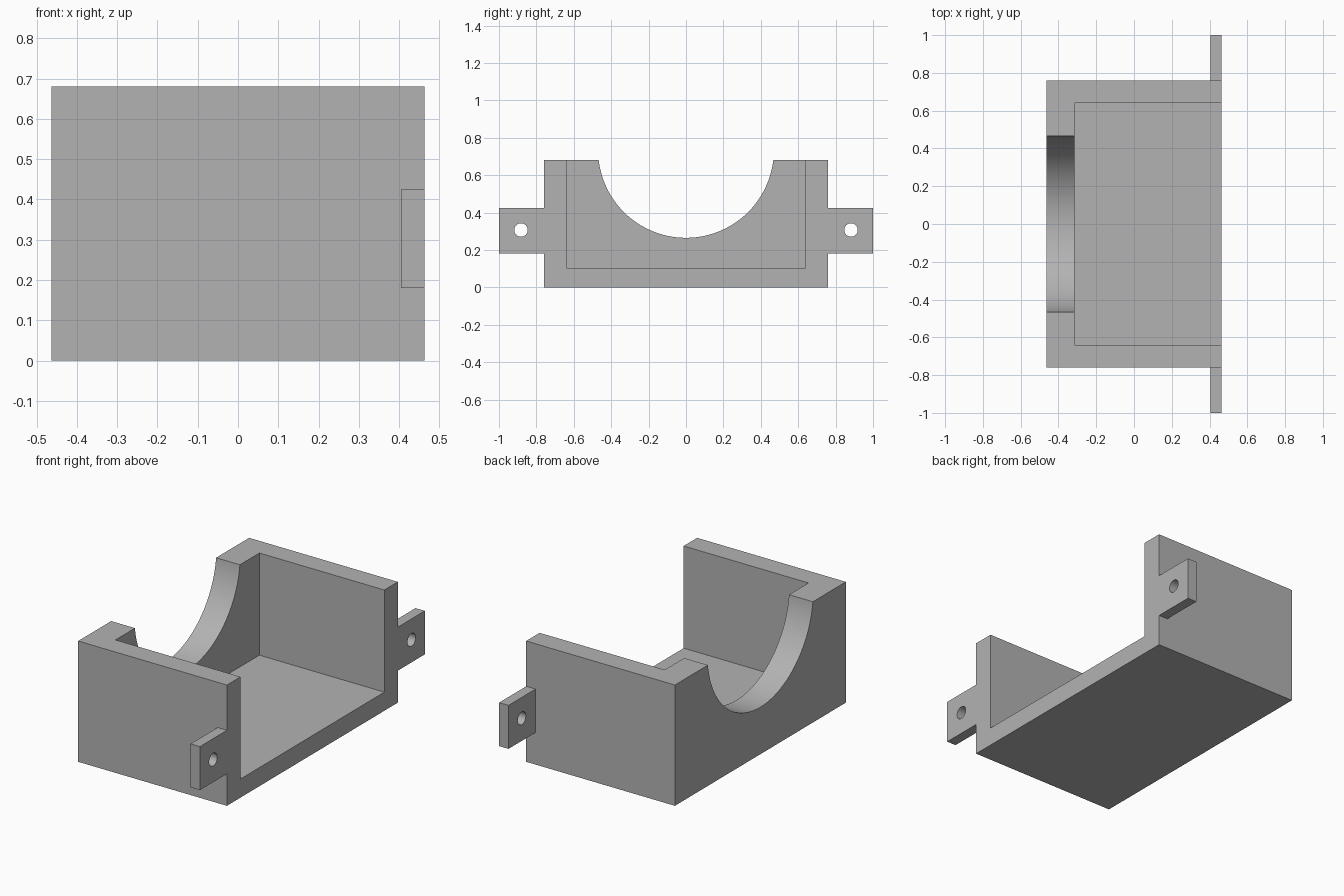
import bpy
import math

# Remove the default cube
default = bpy.data.objects.get("Cube")
if default:
    bpy.data.objects.remove(default, do_unlink=True)

# Single grey material
grey = bpy.data.materials.new("plain_grey")
grey.use_nodes = True
colour = (0.45, 0.45, 0.45, 1)
grey.diffuse_color = colour
grey.node_tree.nodes["Principled BSDF"].inputs["Base Color"].default_value = colour


def box(name, low, high):
    """Axis-aligned box between two corners."""
    bpy.ops.mesh.primitive_cube_add(size=1)
    ob = bpy.context.object
    ob.name = name
    ob.location = [(a + b) / 2 for a, b in zip(low, high)]
    ob.scale = [b - a for a, b in zip(low, high)]
    bpy.ops.object.transform_apply(location=True, rotation=False, scale=True)
    ob.data.materials.append(grey)
    return ob


def bore(name, radius, x, y, z, length, sides):
    """Cylinder lying along x, used as a cutter."""
    bpy.ops.mesh.primitive_cylinder_add(
        vertices=sides, radius=radius, depth=length,
        location=(x, y, z), rotation=(0, math.pi / 2, 0))
    ob = bpy.context.object
    ob.name = name
    ob.data.materials.append(grey)
    return ob


def combine(target, other, operation):
    """Apply a boolean and discard the helper."""
    other.hide_render = True
    mod = target.modifiers.new(operation.title(), "BOOLEAN")
    mod.object = other
    mod.operation = operation
    mod.solver = "EXACT"
    bpy.context.view_layer.objects.active = target
    bpy.ops.object.modifier_apply(modifier=mod.name)
    bpy.data.objects.remove(other, do_unlink=True)


BACK, OPEN = -0.463, 0.463
HALF_WIDTH, HEIGHT = 0.76, 0.68
TAB_X, TAB_LOW, TAB_HIGH = 0.405, 0.18, 0.425

# Tray body, open on the top and on the +x side
housing = box("housing", (BACK, -HALF_WIDTH, 0), (OPEN, HALF_WIDTH, HEIGHT))
cavity = box("cavity_cutter", (-0.315, -0.64, 0.105), (1, 0.64, 1))
combine(housing, cavity, "DIFFERENCE")

# Round cradle through the end wall
cradle = bore("cradle_cutter", 0.47, -0.4, 0, 0.735, 0.5, 96)
combine(housing, cradle, "DIFFERENCE")

# Mounting tabs with screw holes on both sides
for side in (-1, 1):
    inner, outer = sorted((side * (HALF_WIDTH - 0.05), side))
    tab = box("mounting_tab", (TAB_X, inner, TAB_LOW), (OPEN, outer, TAB_HIGH))
    combine(housing, tab, "UNION")
    hole = bore("hole_cutter", 0.036, 0.43, side * 0.882, 0.307, 0.3, 24)
    combine(housing, hole, "DIFFERENCE")

# Smooth bores, crisp corners
bpy.ops.object.select_all(action="DESELECT")
housing.select_set(True)
bpy.context.view_layer.objects.active = housing
bpy.ops.object.shade_smooth_by_angle(angle=math.radians(30))
